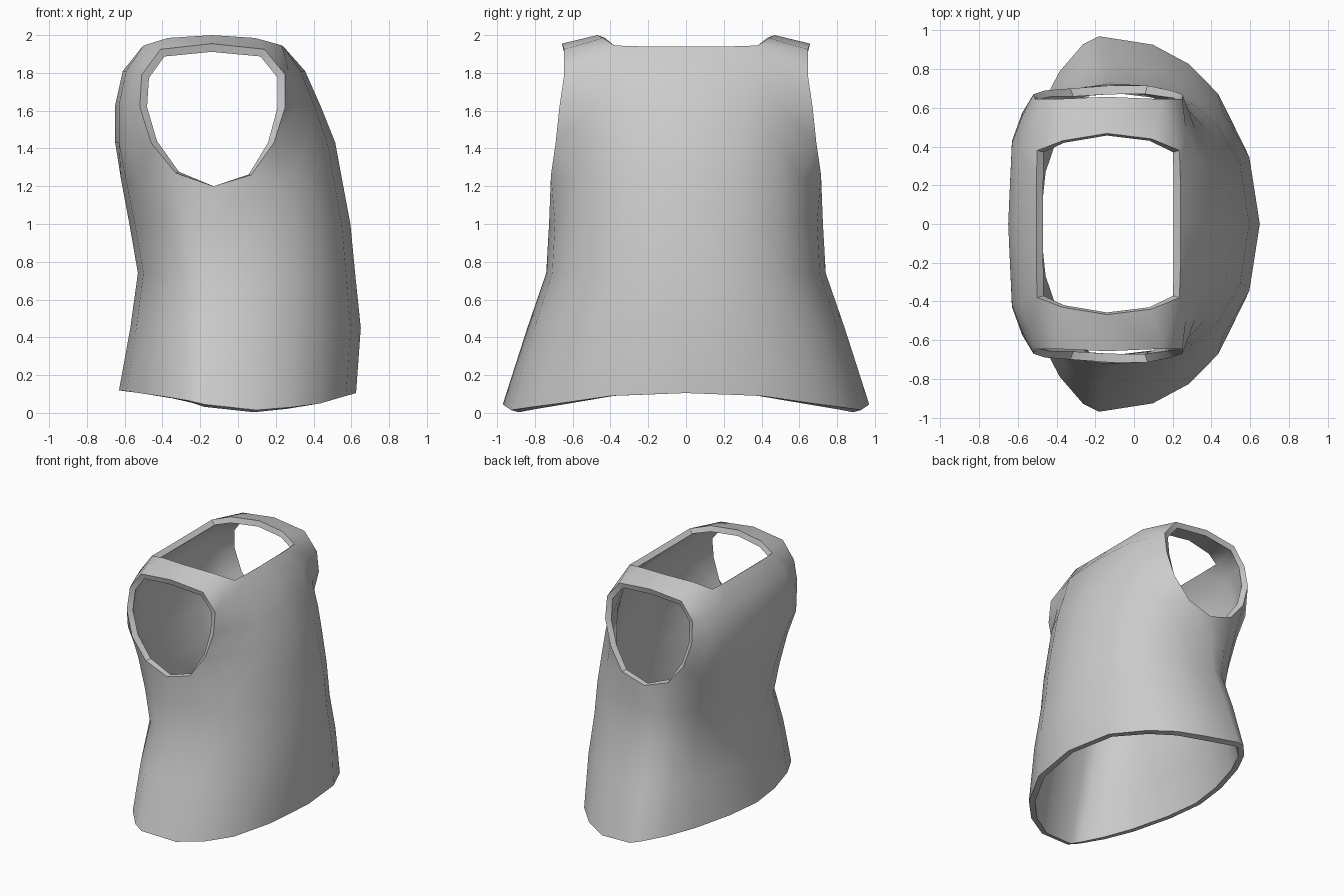
import bpy, bmesh
from math import sin, cos, radians

if "Cube" in bpy.data.objects:
    bpy.data.objects.remove(bpy.data.objects["Cube"])

BACK = [0, 22, 42, 58, 75, 90]      # column angles, back centre to side
FRONT = [72, 57, 42, 22, 0]         # side to front centre


def ring(z, xb, xf, xs, w, nb, nf):
    """Half cross-section (y >= 0): two rounded quarters meeting at the side."""
    pts = []
    for angles, xe, n in ((BACK, xb, nb), (FRONT, xf, nf)):
        for a in angles:
            c, s = max(0, cos(radians(a))), sin(radians(a))
            if a == 90:
                c = 0
            pts.append([xs + (xe - xs) * c ** (2 / n), w * s ** (2 / n), z])
    return pts


# Body rings: height, back x, front x, side x, half width, back and front roundness
rows = [ring(*r) for r in (
    (0.10, -.63, .625, -.18, .97, 1.6, 2.2),
    (0.45, -.57, .650, -.16, .84, 1.9, 2.2),
    (0.74, -.53, .620, -.13, .74, 2.0, 2.3),
    (1.00, -.575, .595, -.13, .725, 2.3, 2.3),
    (1.24, -.62, .550, -.13, .715, 2.8, 2.3),
    (1.43, -.65, .515, -.13, .70, 4.0, 2.3),
    (1.63, -.65, .435, -.13, .68, 4.0, 2.5),
    (1.81, -.61, .355, -.13, .65, 4.0, 3.0))]

# Wavy hem
for p, z in zip(rows[0], (.12, .115, .1, .085, .065, .045, .015, .03, .05, .09, .105)):
    p[2] = z

# Armhole: lower curve, then back and front edges
for c, p in ((4, (-.33, .70, 1.27)), (5, (-.13, .715, 1.2)), (6, (.07, .715, 1.26))):
    rows[4][c] = p
for r, xb, xf, y, z in ((5, -.46, .19, .69, 1.43), (6, -.52, .25, .67, 1.62),
                        (7, -.51, .25, .645, 1.79)):
    rows[r][3] = (xb, y, z)
    rows[r][7] = (xf, y, z)

# Neckline and shoulder edge
rows.append([(-.505, 0, 1.94), (-.505, .22, 1.94), (-.50, .38, 1.945), (-.41, .645, 1.925),
             None, None, None,
             (.14, .645, 1.925), (.235, .38, 1.945), (.24, .22, 1.94), (.24, 0, 1.94)])

bm = bmesh.new()
grid = {}
for r, row in enumerate(rows):
    for c, p in enumerate(row):
        if p and (r < 5 or c not in (4, 5, 6)):
            grid[r, c] = bm.verts.new(p)

for r in range(len(rows) - 1):
    for c in range(10):
        keys = ((r, c), (r + 1, c), (r + 1, c + 1), (r, c + 1))
        vs = [grid[k] for k in keys if k in grid]
        if len(vs) == 4 or (len(vs) == 3 and r == 4):
            bm.faces.new(vs)

# Shoulder strap
neck_b, neck_m, neck_f, arm_m = [bm.verts.new(p) for p in (
    (-.37, .43, 1.985), (-.14, .468, 2.0), (.09, .44, 1.985), (-.14, .657, 1.955))]
for f in ((grid[8, 2], neck_b, grid[8, 3]), (neck_b, neck_m, arm_m, grid[8, 3]),
          (neck_m, neck_f, grid[8, 7], arm_m), (neck_f, grid[8, 8], grid[8, 7])):
    bm.faces.new(f)

mesh = bpy.data.meshes.new("vest")
bm.to_mesh(mesh)
bm.free()
vest = bpy.data.objects.new("vest", mesh)
bpy.context.collection.objects.link(vest)

# Mirror the half, then give the cloth thickness
mirror = vest.modifiers.new("mirror", 'MIRROR')
mirror.use_axis = (False, True, False)
mirror.merge_threshold = 0.001
solid = vest.modifiers.new("thickness", 'SOLIDIFY')
solid.thickness = 0.045
solid.offset = -1

bpy.context.view_layer.objects.active = vest
vest.select_set(True)
for name in ("mirror", "thickness"):
    bpy.ops.object.modifier_apply(modifier=name)
bpy.ops.object.shade_smooth_by_angle(angle=radians(38))
